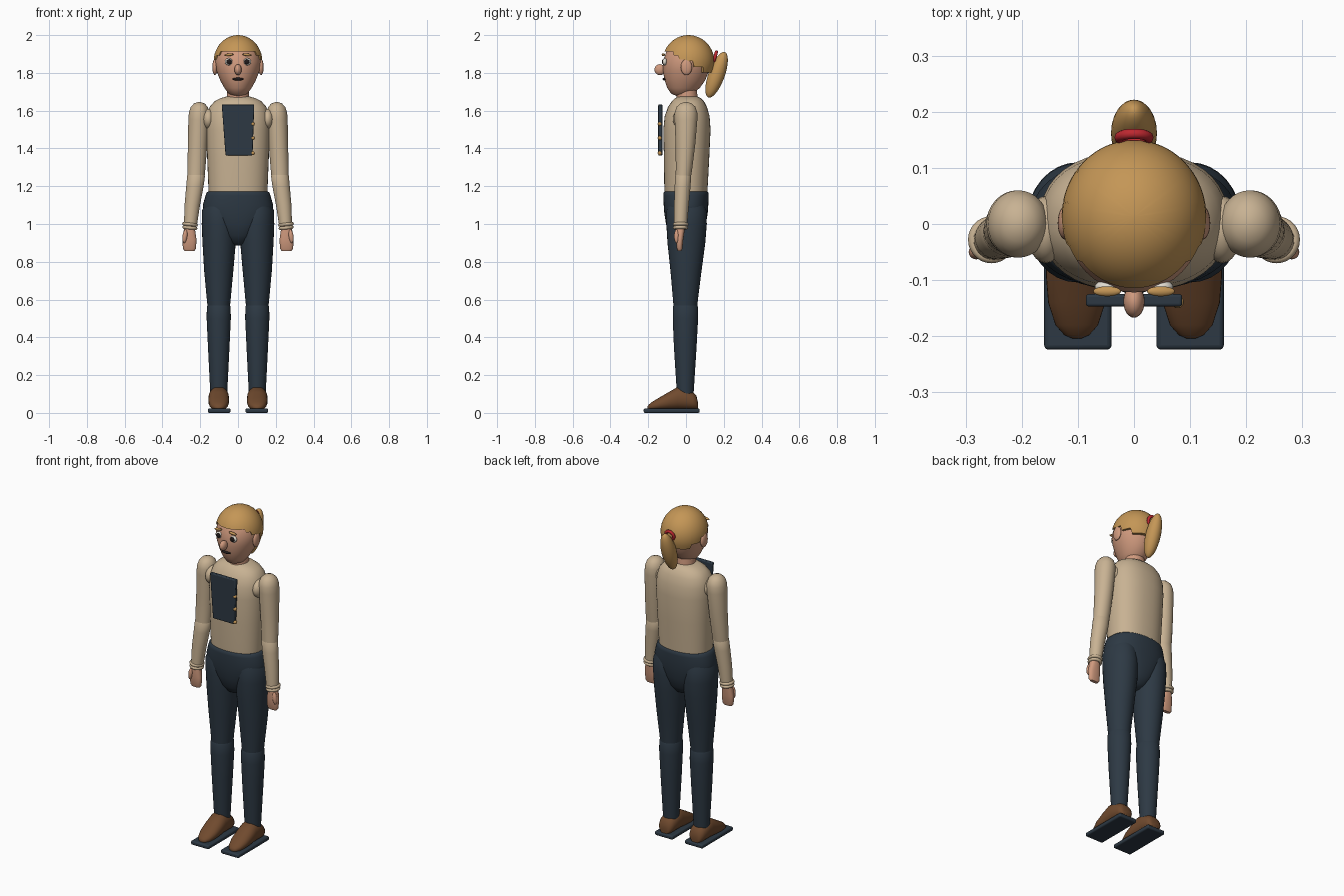
import bpy, bmesh, math
from mathutils import Matrix, Vector


def material(name, rgb):
    m = bpy.data.materials.new(name)
    lin = [((c / 255 + 0.055) / 1.055) ** 2.4 for c in rgb]
    m.diffuse_color = (*lin, 1)
    return m


TAN = material("tan_cloth", (200, 178, 147))
NAVY = material("navy_cloth", (45, 57, 68))
SKIN = material("skin", (208, 154, 126))
HAIR = material("golden_hair", (196, 150, 86))
BROWN = material("brown_leather", (112, 74, 46))
RED = material("red_band", (190, 40, 48))
BLACK = material("near_black", (32, 26, 26))
WHITE = material("eye_white", (225, 220, 210))


def finish(name, bm, mat):
    bmesh.ops.recalc_face_normals(bm, faces=bm.faces)
    me = bpy.data.meshes.new(name)
    bm.to_mesh(me)
    bm.free()
    me.materials.append(mat)
    ob = bpy.data.objects.new(name, me)
    bpy.context.collection.objects.link(ob)
    return ob


def skin_rings(name, rings, mat):
    bm = bmesh.new()
    vs = [[bm.verts.new(p) for p in r] for r in rings]
    n = len(vs[0])
    for a, b in zip(vs, vs[1:]):
        for i in range(n):
            bm.faces.new((a[i], a[(i + 1) % n], b[(i + 1) % n], b[i]))
    bm.faces.new(vs[0])
    bm.faces.new(vs[-1])
    return finish(name, bm, mat)


def loft(name, sections, mat, power=2.0, along_y=False, n=32):
    """Sections are (position, centre 1, centre 2, radius 1, radius 2)."""
    rings = []
    for t, c1, c2, r1, r2 in sections:
        ring = []
        for i in range(n):
            a = 2 * math.pi * i / n
            c, s = math.cos(a), math.sin(a)
            u = c1 + r1 * math.copysign(abs(c) ** (2 / power), c)
            v = c2 + r2 * math.copysign(abs(s) ** (2 / power), s)
            ring.append((u, t, v) if along_y else (u, v, t))
        rings.append(ring)
    return skin_rings(name, rings, mat)


def ball(name, loc, radii, mat, rot=(0, 0, 0), seg=24):
    bm = bmesh.new()
    bmesh.ops.create_uvsphere(bm, u_segments=seg, v_segments=seg // 2, radius=1)
    ob = finish(name, bm, mat)
    ob.location, ob.scale, ob.rotation_euler = loc, radii, rot
    return ob


def ring(name, loc, major, minor, mat, rot=(0, 0, 0)):
    bpy.ops.mesh.primitive_torus_add(location=loc, rotation=rot, major_radius=major,
                                     minor_radius=minor, major_segments=28, minor_segments=10)
    ob = bpy.context.object
    ob.name = name
    ob.data.materials.append(mat)
    return ob


def plate(name, outline, lo, hi, mat, bevel, along_y=False):
    rings = [[(u, t, v) if along_y else (u, v, t) for u, v in outline] for t in (lo, hi)]
    ob = skin_rings(name, rings, mat)
    b = ob.modifiers.new("soft_edges", "BEVEL")
    b.width, b.segments = bevel, 3
    return ob


# Torso, pelvis and neck
loft("sweater", [(1.15, 0, 0, .155, .112), (1.2, 0, 0, .157, .115), (1.35, 0, .003, .163, .12),
                 (1.5, 0, .005, .168, .125), (1.57, 0, .006, .165, .119), (1.62, 0, .008, .15, .103),
                 (1.65, 0, .01, .124, .085), (1.667, 0, .01, .09, .067), (1.675, 0, .01, .06, .05)],
     TAN, 2.3, n=40)
loft("trouser_hips", [(.885, 0, 0, .025, .03), (.9, 0, 0, .055, .06), (.94, 0, 0, .095, .088),
                      (1.0, 0, 0, .145, .106), (1.06, 0, 0, .182, .115), (1.1, 0, 0, .186, .118),
                      (1.15, 0, 0, .172, .12), (1.165, 0, 0, .167, .119), (1.172, 0, 0, .158, .113)],
     NAVY, 2.3, n=40)
loft("neck", [(1.64, 0, .005, .06, .058), (1.675, 0, .005, .058, .056), (1.74, 0, 0, .055, .054)], SKIN)

# Head
loft("head", [(1.678, 0, -.02, .025, .03), (1.69, 0, -.022, .05, .057), (1.72, 0, -.013, .072, .086),
              (1.76, 0, -.006, .094, .107), (1.81, 0, 0, .114, .122), (1.86, 0, .004, .122, .126),
              (1.91, 0, .009, .112, .114), (1.95, 0, .012, .085, .09), (1.98, 0, .013, .04, .045)],
     SKIN, n=40)


# Hair cap with a stepped lower edge
def hair_edge(deg):
    for limit, z in ((52, 1.912), (66, 1.893), (82, 1.872), (102, 1.862), (128, 1.832)):
        if deg < limit:
            return z
    return 1.803


N, ROWS = 96, 12
cap = []
for k in range(-1, ROWS):
    row = []
    for i in range(N):
        a = 2 * math.pi * (i + .5) / N
        deg = abs(math.degrees(math.atan2(math.sin(a), math.cos(a))))
        low = math.asin((hair_edge(deg) - 1.86) / .14)
        t = low + (math.radians(88) - low) * max(k, 0) / (ROWS - 1)
        f = math.cos(t) * (.84 if k < 0 else 1)
        row.append((.129 * f * math.sin(a), .013 - .137 * f * math.cos(a), 1.86 + .14 * math.sin(t)))
    cap.append(row)
skin_rings("hair_cap", cap, HAIR)

# Ponytail and its band
ball("ponytail", (0, .162, 1.79), (.041, .043, .128), HAIR, (math.radians(-20), 0, 0), 32)
ring("hair_band", (0, .154, 1.885), .026, .009, RED, (math.radians(75), 0, 0))

# Nose and mouth
ball("nose", (0, -.138, 1.817), (.019, .029, .029), SKIN)
ball("mouth", (0, -.113, 1.767), (.029, .011, .008), BLACK)

for s, side in ((-1, "left"), (1, "right")):
    # Face details
    ball(side + "_eye", (s * .049, -.112, 1.859), (.021, .012, .019), WHITE)
    ball(side + "_pupil", (s * .047, -.121, 1.859), (.014, .006, .014), BLACK)
    ball(side + "_brow", (s * .048, -.12, 1.896), (.025, .009, .007), HAIR, (0, s * .12, 0))
    ball(side + "_ear", (s * .122, .002, 1.83), (.014, .03, .042), SKIN)

    # Arm
    ball(side + "_shoulder_joint", (s * .157, -.01, 1.555), (.035, .06, .055), TAN)
    loft(side + "_upper_sleeve", [
        (1.24, s * .223, -.015, .045, .04), (1.3, s * .22, -.01, .048, .044),
        (1.42, s * .214, -.003, .051, .052), (1.55, s * .208, 0, .055, .06),
        (1.59, s * .206, 0, .054, .06), (1.62, s * .205, 0, .045, .05),
        (1.638, s * .205, 0, .028, .031), (1.645, s * .205, 0, .008, .009)], TAN)
    loft(side + "_lower_sleeve", [
        (.99, s * .252, -.029, .034, .035), (1.1, s * .242, -.024, .041, .039),
        (1.2, s * .228, -.018, .046, .042), (1.255, s * .222, -.015, .047, .042),
        (1.27, s * .222, -.015, .038, .034)], TAN)
    ring(side + "_cuff_lower", (s * .255, -.029, .98), .031, .009, TAN, (0, s * -.1, 0))
    ring(side + "_cuff_upper", (s * .254, -.028, .998), .033, .009, TAN, (0, s * -.1, 0))

    # Hand
    loft(side + "_hand", [
        (.858, s * .257, -.034, .026, .01), (.87, s * .257, -.034, .035, .015),
        (.92, s * .257, -.034, .037, .02), (.96, s * .257, -.031, .031, .023),
        (1.0, s * .256, -.029, .026, .024)], SKIN, 2.5, n=24)
    ball(side + "_thumb", (s * .281, -.05, .935), (.013, .013, .036), SKIN, (0, s * -.12, 0))

    # Leg
    loft(side + "_thigh", [
        (.55, s * .102, -.003, .058, .062), (.6, s * .102, -.003, .063, .066),
        (.75, s * .102, 0, .077, .082), (.9, s * .1, .002, .088, .1),
        (1.0, s * .1, .003, .092, .107), (1.07, s * .102, .002, .089, .106),
        (1.12, s * .1, 0, .07, .09)], NAVY)
    loft(side + "_shin", [
        (.1, s * .102, -.004, .045, .044), (.13, s * .102, -.004, .046, .046),
        (.35, s * .102, -.004, .057, .06), (.5, s * .102, -.003, .064, .067),
        (.56, s * .102, -.003, .063, .067), (.575, s * .102, -.003, .057, .06)], NAVY)

    # Shoe
    loft(side + "_shoe", [
        (.063, s * .102, .038, .025, .018), (.055, s * .102, .055, .04, .037),
        (.035, s * .102, .064, .049, .047), (-.01, s * .102, .075, .053, .058),
        (-.045, s * .102, .077, .054, .06), (-.09, s * .102, .063, .055, .048),
        (-.14, s * .102, .048, .051, .034), (-.18, s * .102, .036, .038, .022),
        (-.198, s * .102, .03, .022, .013), (-.204, s * .102, .028, .008, .006)],
         BROWN, 2.2, True)
    x0, x1 = s * .04, s * .16
    plate(side + "_sole", [(x0, -.224), (x1, -.224), (x1, .072), (x0, .072)], 0, .024, NAVY, .008)

# Chest panel with side buttons
plate("chest_panel", [(-.086, 1.632), (.086, 1.632), (.077, 1.363), (-.066, 1.363)],
      -.147, -.125, NAVY, .005, True)
for z in (1.53, 1.455, 1.375):
    ball("panel_button", (.078, -.139, z), (.011, .011, .011), HAIR, seg=16)

# Smooth shading with sharp creases kept
bpy.ops.object.select_all(action="SELECT")
bpy.context.view_layer.objects.active = bpy.data.objects["head"]
bpy.ops.object.shade_smooth_by_angle(angle=math.radians(40))
